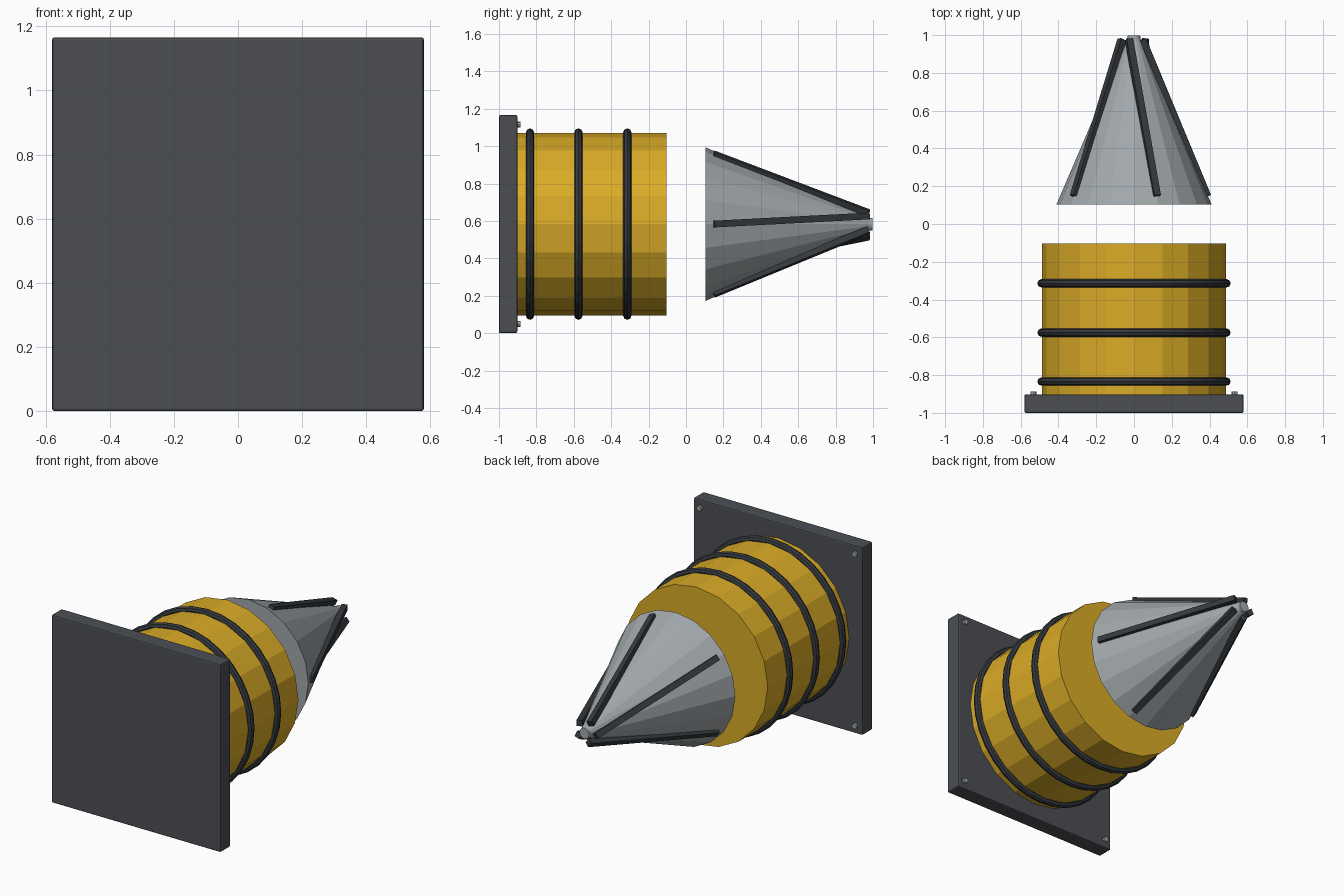
import bpy
import bmesh
import math
from mathutils import Matrix, Vector

if "Cube" in bpy.data.objects:
    bpy.data.objects.remove(bpy.data.objects["Cube"], do_unlink=True)

AXIS_Z = 0.583
SIDES = 20


def material(name, r, g, b):
    m = bpy.data.materials.new(name)
    m.use_nodes = True
    m.diffuse_color = (r, g, b, 1)
    m.node_tree.nodes["Principled BSDF"].inputs["Base Color"].default_value = (r, g, b, 1)
    return m


yellow = material("yellow paint", 0.70, 0.41, 0.02)
steel = material("light steel", 0.36, 0.39, 0.41)
dark = material("dark steel", 0.07, 0.076, 0.086)
black = material("blackened steel", 0.035, 0.04, 0.046)


def finish(name, bm, mat):
    bmesh.ops.recalc_face_normals(bm, faces=bm.faces)
    mesh = bpy.data.meshes.new(name)
    bm.to_mesh(mesh)
    bm.free()
    mesh.materials.append(mat)
    obj = bpy.data.objects.new(name, mesh)
    bpy.context.collection.objects.link(obj)
    return obj


def lathe(name, profile, mat, sides=SIDES, x=0, z=AXIS_Z, closed=False):
    """Turn a (radius, y) profile around an axis along y."""
    bm = bmesh.new()
    rings = []
    for r, y in profile:
        angles = [math.tau * k / sides for k in range(sides)]
        rings.append([bm.verts.new((x + r * math.cos(a), y, z + r * math.sin(a))) for a in angles])
    pairs = list(zip(rings, rings[1:]))
    if closed:
        pairs.append((rings[-1], rings[0]))
    else:
        bm.faces.new(rings[0])
        bm.faces.new(rings[-1])
    for a, b in pairs:
        for k in range(sides):
            n = (k + 1) % sides
            bm.faces.new((a[k], a[n], b[n], b[k]))
    return finish(name, bm, mat)


def box(name, size, matrix, mat):
    bm = bmesh.new()
    bmesh.ops.create_cube(bm, size=1, matrix=matrix @ Matrix.Diagonal((*size, 1)))
    return finish(name, bm, mat)


# Square mounting plate with softened edges
plate = box("mounting_plate", (1.16, 0.098, 1.166),
            Matrix.Translation((0, -0.951, AXIS_Z)), dark)
bevel = plate.modifiers.new("soft edges", 'BEVEL')
bevel.width = 0.008
bevel.segments = 2

# Corner bolts
for sx in (-1, 1):
    for sz in (-1, 1):
        lathe("plate_bolt", [(0.016, -0.91), (0.016, -0.886)], steel,
              sides=8, x=sx * 0.533, z=AXIS_Z + sz * 0.533)

# Drum body
lathe("drum_body", [(0.488, -0.905), (0.488, -0.104)], yellow)

# Reinforcing rings around the drum
for y in (-0.834, -0.575, -0.314):
    section = [(0.49 + 0.022 * math.cos(a), y + 0.022 * math.sin(a))
               for a in (math.tau * k / 8 for k in range(8))]
    lathe("drum_ring", section, black, sides=32, closed=True)

# Drill cone
lathe("drill_cone", [(0.411, 0.103), (0.034, 0.98), (0.033, 0.998)], steel)

# Slanted cutting ribs that lean sideways towards the tip
for k in range(5):
    angle = math.tau * k / 5
    radial = Vector((math.cos(angle), 0, math.sin(angle)))
    tangent = Vector((-math.sin(angle), 0, math.cos(angle)))
    centre = Vector((0, 0, AXIS_Z))
    base = centre + radial * 0.388 + Vector((0, 0.146, 0))
    tip = centre + radial * 0.044 + tangent * 0.043 + Vector((0, 0.975, 0))
    along = (tip - base).normalized()
    side = along.cross(radial).normalized()
    out = side.cross(along)
    frame = Matrix((side, along, out)).transposed().to_4x4()
    frame.translation = (base + tip) / 2 + out * 0.004
    box("cutting_rib", (0.036, (tip - base).length, 0.034), frame, black)
